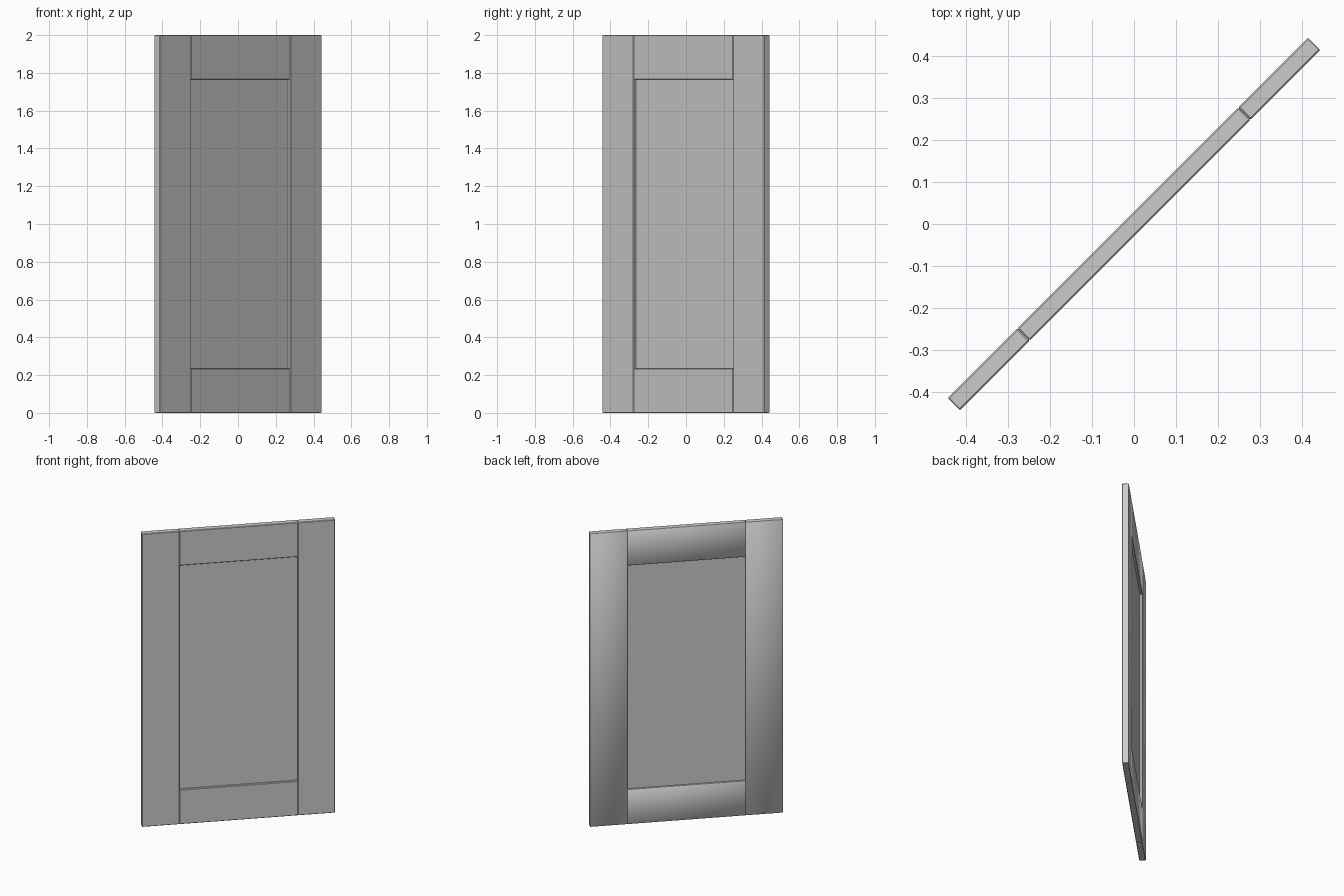
import bpy, bmesh
from math import radians
from mathutils import Matrix

if "Cube" in bpy.data.objects:
    bpy.data.objects.remove(bpy.data.objects["Cube"])

HALF_W, INNER, RAIL, T, H = 0.607, 0.372, 0.235, 0.041, 2.0
TURN = Matrix.Rotation(radians(45), 4, 'Z')


def board(name, x0, x1, z0, z1, thick, chamfer=0.0):
    """Box board in door space (front = -y), turned with the open door."""
    bm = bmesh.new()
    bmesh.ops.create_cube(bm, size=1)
    for v in bm.verts:
        v.co.x = x0 if v.co.x < 0 else x1
        v.co.y = v.co.y * thick
        v.co.z = z0 if v.co.z < 0 else z1
    if chamfer:
        bmesh.ops.bevel(bm, geom=bm.edges[:], offset=chamfer, segments=1,
                        affect='EDGES', profile=0.5)
        bm.normal_update()
        # soft shading on the back face and its chamfers
        for f in bm.faces:
            f.smooth = f.normal.y > 0.4
    bm.transform(TURN)
    me = bpy.data.meshes.new(name)
    bm.to_mesh(me)
    bm.free()
    ob = bpy.data.objects.new(name, me)
    bpy.context.collection.objects.link(ob)
    return ob


# upright stiles on both sides
board("left_stile", -HALF_W, -INNER, 0, H, T, 0.003)
board("right_stile", INNER, HALF_W, 0, H, T, 0.003)

# rails between the stiles
board("bottom_rail", -INNER, INNER, 0, RAIL, T, 0.003)
board("top_rail", -INNER, INNER, H - RAIL, H, T, 0.003)

# thin recessed centre panel, tucked into the frame
board("centre_panel", -INNER - 0.01, INNER + 0.01, RAIL - 0.01, H - RAIL + 0.01, 0.008)
